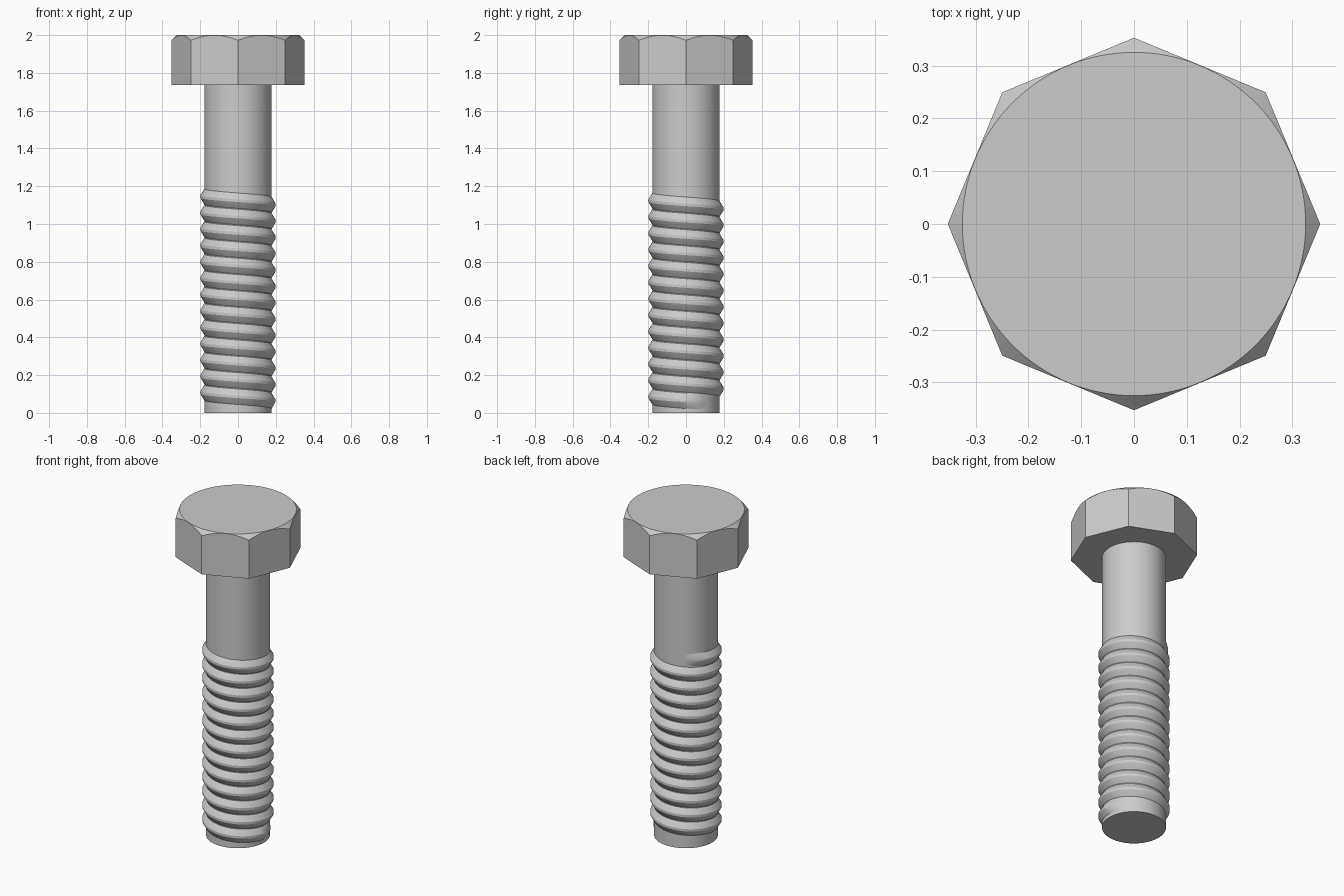
import bpy, bmesh
from math import sin, cos, pi

if "Cube" in bpy.data.objects:
    bpy.data.objects.remove(bpy.data.objects["Cube"])

def grid_object(name, rows, closed=False, caps=False, smooth=None):
    """Skin a list of equally long point rows."""
    bm = bmesh.new()
    vs = [[bm.verts.new(p) for p in row] for row in rows]
    n = len(rows[0])
    for a, b in zip(vs, vs[1:]):
        for j in range(n if closed else n - 1):
            k = (j + 1) % n
            bm.faces.new((a[j], a[k], b[k], b[j]))
    if caps:
        bm.faces.new(vs[0][::-1])
        bm.faces.new(vs[-1])
    bmesh.ops.recalc_face_normals(bm, faces=bm.faces)
    me = bpy.data.meshes.new(name)
    bm.to_mesh(me)
    bm.free()
    ob = bpy.data.objects.new(name, me)
    bpy.context.collection.objects.link(ob)
    if smooth:
        bpy.ops.object.select_all(action='DESELECT')
        ob.select_set(True)
        bpy.context.view_layer.objects.active = ob
        bpy.ops.object.shade_smooth_by_angle(angle=smooth)
    return ob

def ring(radius, z, n):
    """radius and z are functions of the angle."""
    ts = [2 * pi * i / n for i in range(n)]
    return [(radius(t) * cos(t), radius(t) * sin(t), z(t)) for t in ts]

# Eight-sided head: flat sides trimmed by a 45 degree cone around the top
R = 0.353
AP = R * cos(pi / 8)
TOP, UNDER = 2.0, 1.735
octagon = lambda t: AP / cos(t % (pi / 4) - pi / 8)
disc = AP - 0.0008
grid_object("bolt_head", [
    ring(octagon, lambda t: UNDER, 128),
    ring(octagon, lambda t: TOP - (octagon(t) - disc), 128),
    ring(lambda t: disc, lambda t: TOP, 128)], closed=True, caps=True)

# Plain round shank
SHANK = 0.178
grid_object("shank", [ring(lambda t: SHANK, lambda t: z, 64) for z in (0, UNDER + 0.01)],
            closed=True, caps=True, smooth=pi / 6)

# Helical thread ridge, running down anticlockwise, fading out at both ends
PITCH, START, END, SEG = 0.0865, 0.65 * pi, 26.22 * pi, 64
steps = int((END - START) / (2 * pi) * SEG)
profile = [(-0.003, 0.043), (0.0, 0.040), (0.020, 0.007),
           (0.020, -0.007), (0.0, -0.040), (-0.003, -0.043)]
rows = []
for i in range(steps + 1):
    t = START + (END - START) * i / steps
    fade = min(1, i / 8, (steps - i) / 8)
    zc = 1.145 - (t - pi) / (2 * pi) * PITCH
    rows.append([((SHANK + 0.001 + dr * fade - 0.003 * (1 - fade)) * cos(t),
                  (SHANK + 0.001 + dr * fade - 0.003 * (1 - fade)) * sin(t),
                  zc + dz) for dr, dz in profile])
grid_object("thread", rows, closed=True, caps=True, smooth=pi / 6)
